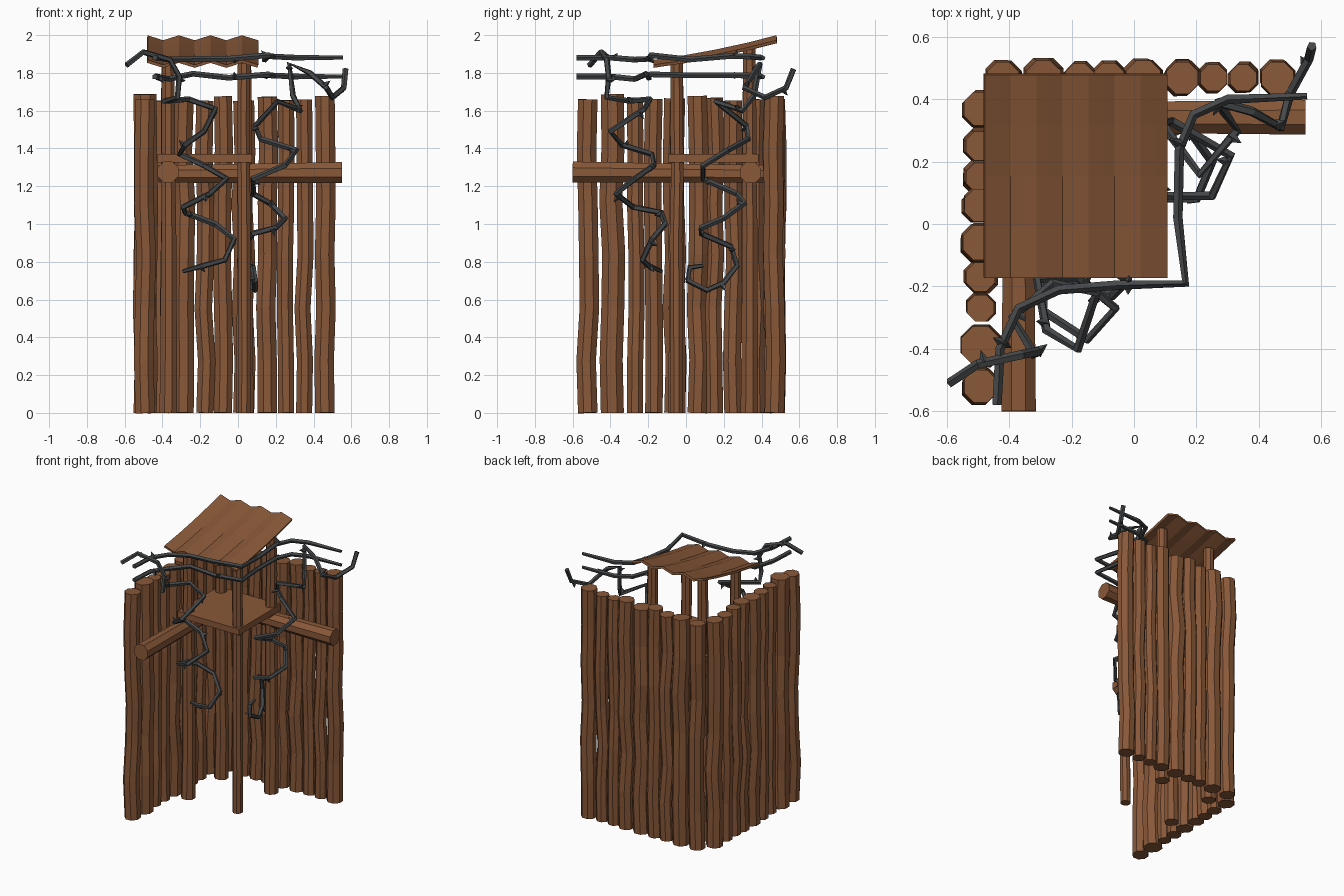
import bpy, bmesh, math, random
from mathutils import Vector, Matrix

random.seed(4)
if "Cube" in bpy.data.objects:
    bpy.data.objects.remove(bpy.data.objects["Cube"])


def material(name, rgb):
    m = bpy.data.materials.new(name)
    m.use_nodes = True
    m.diffuse_color = (*rgb, 1)
    bsdf = m.node_tree.nodes["Principled BSDF"]
    bsdf.inputs["Base Color"].default_value = (*rgb, 1)
    bsdf.inputs["Roughness"].default_value = 0.9
    return m


WOOD = material("brown wood", (0.25, 0.098, 0.04))
THORN = material("dark grey vine", (0.06, 0.063, 0.067))


def finish(name, bm, mat):
    bmesh.ops.recalc_face_normals(bm, faces=bm.faces)
    me = bpy.data.meshes.new(name)
    bm.to_mesh(me)
    bm.free()
    me.materials.append(mat)
    ob = bpy.data.objects.new(name, me)
    bpy.context.collection.objects.link(ob)
    return ob


def add_tube(bm, path, radii, sides):
    """Sweep a polygon along a path, closing both ends."""
    pts = [Vector(p) for p in path]
    side, rings, old = None, [], None
    for i, p in enumerate(pts):
        t = (pts[min(i + 1, len(pts) - 1)] - pts[max(i - 1, 0)]).normalized()
        if side is None:
            side = t.orthogonal().normalized()
        else:
            side = (old.rotation_difference(t) @ side).normalized()
        old, up = t, t.cross(side)
        ring = []
        for k in range(sides):
            a = math.tau * (k + 0.5) / sides
            ring.append(bm.verts.new(p + radii[i] * (math.cos(a) * side + math.sin(a) * up)))
        rings.append(ring)
    for a, b in zip(rings, rings[1:]):
        for k in range(sides):
            n = (k + 1) % sides
            bm.faces.new((a[k], a[n], b[n], b[k]))
    bm.faces.new(rings[0][::-1])
    bm.faces.new(rings[-1])


def log(name, start, end, r0, r1, wobble=0.0, sides=8, parts=6):
    start, end = Vector(start), Vector(end)
    path, radii = [], []
    for i in range(parts + 1):
        f = i / parts
        off = Vector((random.uniform(-1, 1), random.uniform(-1, 1), 0)) * wobble
        if i in (0, parts):
            off *= 0.0
        path.append(start.lerp(end, f) + off)
        radii.append(r0 + (r1 - r0) * f)
    bm = bmesh.new()
    add_tube(bm, path, radii, sides)
    return finish(name, bm, WOOD)


# Palisade walls: (position along the wall, radius)
side_wall = [(-.52, .056), (-.39, .066), (-.27, .046), (-.17, .05), (-.06, .06),
             (.06, .056), (.15, .05), (.25, .051), (.37, .058)]
back_wall = [(-.42, .055), (-.29, .06), (-.175, .05), (-.08, .052), (.03, .06),
             (.155, .055), (.255, .046), (.35, .046), (.46, .056)]
for i, (y, r) in enumerate(side_wall):
    top = random.uniform(1.65, 1.69)
    log(f"side_wall_log_{i + 1}", (-.492, y, 0), (-.492, y, top), r, r, .01)
for i, (x, r) in enumerate(back_wall):
    top = random.uniform(1.65, 1.68)
    log(f"back_wall_log_{i + 1}", (x, .468, 0), (x, .468, top), r, r, .01)

# Corner posts of the watch platform
for name, x, y, top, r in (("front_post", .032, -.05, 1.85, .036),
                           ("side_post", -.37, -.05, 1.85, .05),
                           ("back_post", .035, .335, 1.93, .05),
                           ("corner_post", -.37, .335, 1.93, .05)):
    log(name, (x, y, 0), (x, y, top), r, .036, .004)

# Beams carrying the platform
log("back_beam", (-.42, .342, 1.265), (.55, .342, 1.272), .05, .06, parts=3)
log("side_beam", (-.37, .42, 1.265), (-.37, -.6, 1.275), .05, .06, parts=3)

# Platform floor
bm = bmesh.new()
bmesh.ops.create_cube(bm, size=1, matrix=Matrix.Translation((-.175, .145, 1.348))
                      @ Matrix.Diagonal((.5, .48, .045, 1)))
finish("platform_floor", bm, WOOD)

# Sloped wavy roof sheet
bm = bmesh.new()
bmesh.ops.create_grid(bm, x_segments=14, y_segments=4, size=.5)
for v in bm.verts:
    u, f = v.co.x + .5, v.co.y + .5
    wave = .013 * math.cos(math.tau * 3.5 * u)
    v.co = (-.48 + .585 * u, -.172 + .652 * f, 1.848 + .085 * f + .045 * f * f + wave)
roof = finish("roof_sheet", bm, WOOD)
solid = roof.modifiers.new("thickness", "SOLIDIFY")
solid.thickness = .016
solid.offset = 0


def vine(name, path, thorn_step=3):
    """Square tube with pyramid thorns and pointed tips."""
    bm = bmesh.new()
    radii = [.016] * len(path)
    radii[-1] = .011
    add_tube(bm, path, radii, 5)
    for i in range(1, len(path) - 1, thorn_step):
        p, q = Vector(path[i]), Vector(path[i + 1])
        t = (q - p).normalized()
        out = t.cross(Vector([random.uniform(-1, 1) for _ in range(3)])).normalized()
        rot = out.to_track_quat("Z", "Y").to_matrix().to_4x4()
        at = Matrix.Translation(p.lerp(q, .15) + out * .022) @ rot
        bmesh.ops.create_cone(bm, cap_ends=True, segments=4, radius1=.02,
                              radius2=0, depth=.045, matrix=at)
    return finish(name, bm, THORN)


# Two rails of vine running around the front of the platform
rail = [(-.44, -.58), (-.43, -.4), (-.37, -.27), (-.24, -.21), (-.05, -.195), (.165, -.19),
        (.14, .02), (.145, .24), (.19, .35), (.3, .4), (.555, .41)]
for name, z in (("upper_vine_rail", 1.88), ("lower_vine_rail", 1.78)):
    vine(name, [(x, y, z + (random.uniform(-.015, .015) if 1 < i < 9 else 0))
                for i, (x, y) in enumerate(rail)])

# Curling vines hanging beside the platform
vine("side_hanging_vine", [
    (-.59, -.51, 1.84), (-.5, -.45, 1.91), (-.36, -.42, 1.87), (-.31, -.41, 1.78),
    (-.32, -.42, 1.67), (-.39, -.3, 1.65), (-.26, -.19, 1.66), (-.12, -.22, 1.61),
    (-.18, -.4, 1.49), (-.28, -.34, 1.42), (-.31, -.18, 1.37), (-.18, -.17, 1.31),
    (-.06, -.27, 1.24), (-.15, -.37, 1.16), (-.29, -.28, 1.09), (-.28, -.13, 1.06),
    (-.12, -.11, 1.0), (-.02, -.18, .92), (-.07, -.23, .81), (-.18, -.2, .78),
    (-.29, -.13, .75)], 2)
vine("back_hanging_vine", [
    (.57, .57, 1.82), (.56, .53, 1.72), (.5, .42, 1.67), (.47, .31, 1.72),
    (.38, .36, 1.8), (.27, .39, 1.85), (.29, .36, 1.68), (.33, .3, 1.6),
    (.21, .16, 1.65), (.09, .32, 1.52), (.12, .33, 1.45), (.31, .22, 1.39),
    (.25, .09, 1.31), (.08, .09, 1.24), (.08, .27, 1.16), (.17, .31, 1.11),
    (.25, .2, 1.03), (.2, .08, .98), (.08, .08, .95), (.02, .24, .88),
    (.01, .27, .78), (.06, .2, .69), (.09, .11, .65), (.09, .01, .7),
    (.08, .02, .77), (.07, .09, .78)], 2)
